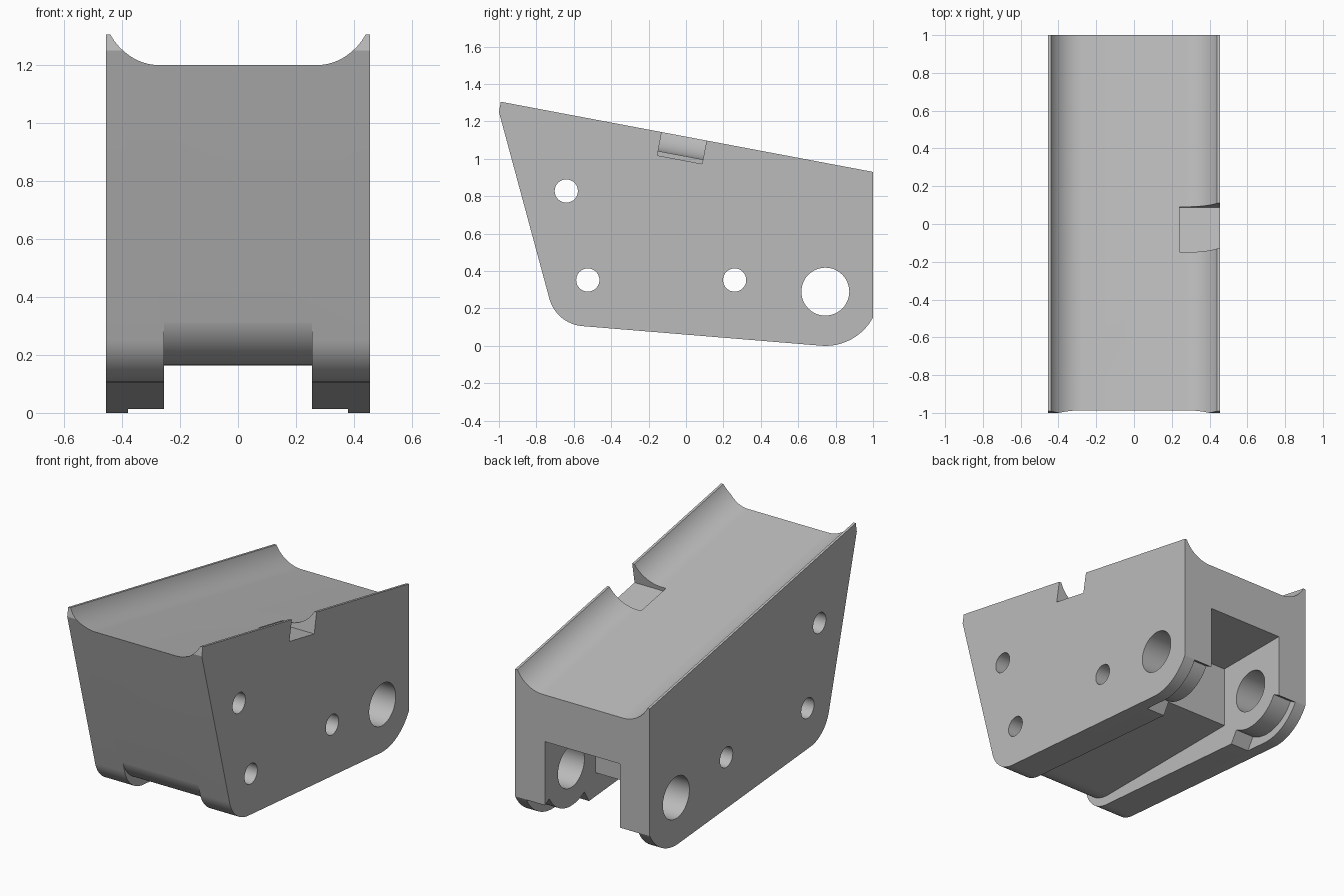
import bpy, bmesh
from math import sin, cos, tan, radians, atan2
from mathutils import Vector

if "Cube" in bpy.data.objects:
    bpy.data.objects.remove(bpy.data.objects["Cube"], do_unlink=True)

HALF = 0.455            # half width of the block
INNER = 0.255           # half width of the underside slot
SLOPE = -0.1884         # fall of the top along y
PIVOT = (0.745, 0.29)   # large hole centre (y, z)

grey = bpy.data.materials.new("plain grey")
grey.use_nodes = True
grey.diffuse_color = (0.5, 0.5, 0.5, 1)
grey.node_tree.nodes["Principled BSDF"].inputs["Base Color"].default_value = (0.5, 0.5, 0.5, 1)


def loft(name, loop_a, loop_b):
    """Closed solid between two matching loops."""
    bm = bmesh.new()
    a = [bm.verts.new(p) for p in loop_a]
    b = [bm.verts.new(p) for p in loop_b]
    bm.faces.new(a)
    bm.faces.new(b)
    for i in range(len(a)):
        j = (i + 1) % len(a)
        bm.faces.new((a[i], a[j], b[j], b[i]))
    bmesh.ops.recalc_face_normals(bm, faces=bm.faces[:])
    mesh = bpy.data.meshes.new(name)
    bm.to_mesh(mesh)
    bm.free()
    mesh.materials.append(grey)
    obj = bpy.data.objects.new(name, mesh)
    bpy.context.collection.objects.link(obj)
    return obj


def side_prism(name, profile, x0, x1):
    return loft(name, [(x0, y, z) for y, z in profile], [(x1, y, z) for y, z in profile])


def arc(centre, r, start, end, n=20):
    angles = [radians(start + (end - start) * i / n) for i in range(n + 1)]
    return [(centre[0] + r * cos(t), centre[1] + r * sin(t)) for t in angles]


def fillet(before, corner, after, r):
    """Points of a rounded corner, from 'before' towards 'after'."""
    c = Vector(corner)
    u = (Vector(before) - c).normalized()
    v = (Vector(after) - c).normalized()
    half = u.angle(v) / 2
    centre = c + (u + v).normalized() * (r / sin(half))
    p, q = c + u * (r / tan(half)) - centre, c + v * (r / tan(half)) - centre
    a0 = atan2(p.y, p.x)
    sweep = p.angle_signed(q)
    return [(centre.x + r * cos(a0 - sweep * i / 16), centre.y + r * sin(a0 - sweep * i / 16))
            for i in range(17)]


# Main block, side profile extruded across the width
front_top = (-1, 1.25)
bottom_rear = (0.722, 0.0015)
outline = [front_top, (-0.99, 1.305), (1, 0.93)]
outline += arc(PIVOT, 0.29, -28.4, -94.6)
outline += fillet(bottom_rear, (-0.694, 0.117), front_top, 0.2)
block = side_prism("block", outline, -HALF, HALF)

cutters = []

# Sloping trough along the top
right = [(0.27 + 0.19 * sin(radians(4 * i)), -0.105 + 0.19 * (1 - cos(radians(4 * i))))
         for i in range(19)] + [(0.48, 0.03), (0.48, 0.4)]
section = right + [(-x, z) for x, z in reversed(right)]


def rim(y):
    return 1.305 + SLOPE * (y + 0.99)


cutters.append(loft("trough_cutter", *[[(x, y, rim(y) + z) for x, z in section] for y in (-1.3, 1.3)]))

# Square notch through one rim
along = Vector((1, SLOPE)).normalized()
up = Vector((-along.y, along.x))
mid = Vector((-0.01, rim(-0.01)))
notch = [mid + along * s + up * h for s, h in ((-0.122, -0.127), (0.122, -0.127), (0.122, 0.2), (-0.122, 0.2))]
cutters.append(side_prism("notch_cutter", notch, 0.24, 0.6))

# Slot along the underside with a rounded front entry
slot = fillet(front_top, (-0.707, 0.163), (0.6, 0.163), 0.22)
slot += [(0.6, 0.163), (0.6, -0.2), (-1.1, -0.2), (-1.1, slot[0][1])]
cutters.append(side_prism("slot_cutter", slot, -INNER, INNER))

# Deep pocket open at the back
pocket = [(0.51, -0.3), (1.2, -0.3), (1.2, 0.54), (0.51, 0.54)]
cutters.append(side_prism("pocket_cutter", pocket, -INNER, INNER))

# Curved step on the inner half of each rear cheek
step = arc(PIVOT, 0.24, -29, -122) + arc(PIVOT, 0.45, -122, -29)
for side in (-1, 1):
    cutters.append(side_prism("step_cutter", step, side * 0.2, side * 0.38))

# Cross holes
for y, z, r in ((*PIVOT, 0.128), (0.26, 0.352, 0.062), (-0.525, 0.352, 0.062), (-0.64, 0.828, 0.062)):
    cutters.append(side_prism("hole_cutter", arc((y, z), r, 0, 352.5, 47), -0.7, 0.7))

# Cut the block, then drop the cutters
bpy.ops.object.select_all(action="DESELECT")
bpy.context.view_layer.objects.active = block
block.select_set(True)
for cutter in cutters:
    cutter.hide_render = True
    mod = block.modifiers.new("cut", "BOOLEAN")
    mod.operation = "DIFFERENCE"
    mod.solver = "EXACT"
    mod.object = cutter
    bpy.ops.object.modifier_apply(modifier=mod.name)
for cutter in cutters:
    bpy.data.objects.remove(cutter, do_unlink=True)

bpy.ops.object.shade_smooth_by_angle(angle=radians(25))
